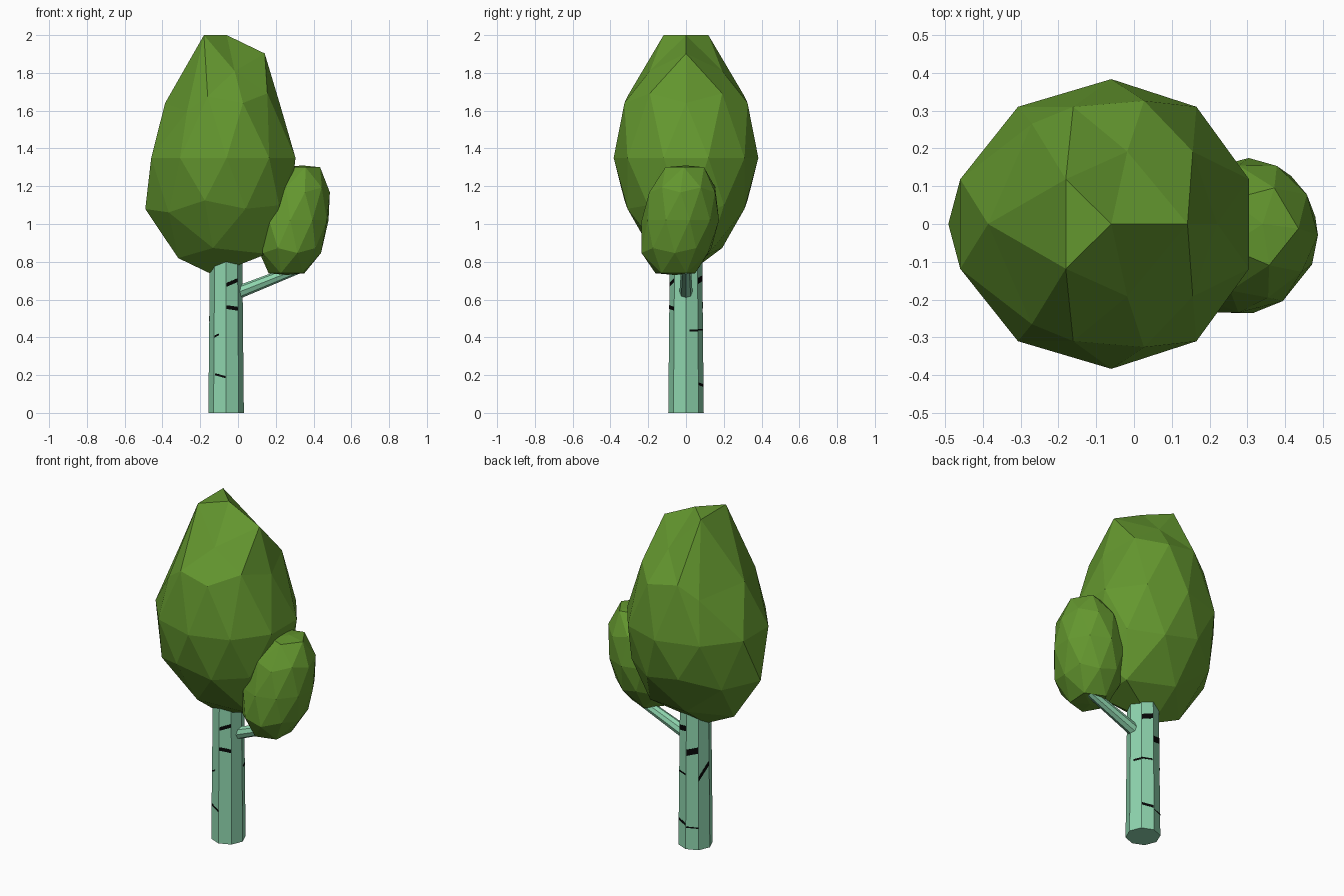
import bpy, bmesh, math
from mathutils import Vector, Matrix

if "Cube" in bpy.data.objects:
    bpy.data.objects.remove(bpy.data.objects["Cube"])


def material(name, rgb):
    m = bpy.data.materials.new(name)
    m.diffuse_color = (*rgb, 1)
    m.use_nodes = True
    m.node_tree.nodes["Principled BSDF"].inputs["Base Color"].default_value = m.diffuse_color
    return m


LEAF = material("leaf green", (0.127, 0.31, 0.028))
BARK = material("pale mint bark", (0.27, 0.66, 0.42))
BLACK = material("black bark marks", (0.002, 0.002, 0.002))


def finish(bm, name, mat):
    bmesh.ops.recalc_face_normals(bm, faces=bm.faces)
    me = bpy.data.meshes.new(name)
    bm.to_mesh(me)
    bm.free()
    me.materials.append(mat)
    ob = bpy.data.objects.new(name, me)
    bpy.context.collection.objects.link(ob)
    return ob


def crown(name, shape, turn=0):
    """Faceted ball whose unit-sphere points are reshaped by a rule."""
    bm = bmesh.new()
    bmesh.ops.create_icosphere(bm, subdivisions=2, radius=1,
                               matrix=Matrix.Rotation(turn, 4, 'Z'))
    for v in bm.verts:
        v.co = shape(*v.co)
    return finish(bm, name, LEAF)


def main_shape(x, y, z):
    px, py, pz = -0.06 + 0.383 * x, 0.383 * y, 1.35 + 0.65 * z
    left, side = max(0, -x), abs(y)
    if z < 0.1:                      # heavy belly on the lower left, lifted sides
        px -= left * (0.037 + 0.145 * max(0, -z) * (1.4 + z) * (1 - 1.2 * side))
        pz += max(0, -z) * (0.05 * left + 0.17 * side * (1 - 0.3 * left))
        if z < -0.95:
            px, pz = -0.13, 0.73
        elif z < -0.8 and x > 0.3:
            px += 0.05
    elif z > 0.8:                    # flat top tilted up to the left
        px += 0.1 * left
        pz += 0.23 * left
        if side > 0.45:
            px, pz = px - 0.02, 1.81
    else:                            # upper right side pulled in
        px -= 0.07 * max(0, x)
        pz -= 0.06 * left
        if x < -0.6 and side > 0.52 and z < 0.5:   # shoulder ridges at the left
            px, py = -0.27, math.copysign(0.265, y)
    return Vector((px, py, min(pz, 2.0)))


def small_shape(x, y, z):
    px = 0.29 + 0.195 * x + (0.05 * z if z > 0 else 0.03 * z)
    low = max(0, -z) * (1 + z)
    py = -0.03 + 0.205 * y + 0.03 * z - 0.1 * low * max(0, -y)
    return Vector((px, py, min(1.31, max(0.73, 1.02 + 0.33 * z))))


crown("main_crown", main_shape)
crown("side_crown", small_shape, math.radians(-4))


def limb(name, a, b, r1, r2, sides=8):
    a, b = Vector(a), Vector(b)
    d = b - a
    rot = d.to_track_quat('Z', 'Y').to_matrix().to_4x4()
    bm = bmesh.new()
    bmesh.ops.create_cone(bm, cap_ends=True, segments=sides, radius1=r1, radius2=r2,
                          depth=d.length, matrix=Matrix.Translation((a + b) / 2) @ rot)
    return finish(bm, name, BARK)


# Trunk: eight sides with a vertex along +x, slight taper
TX, R0, R1, TOP = -0.063, 0.094, 0.086, 0.80
bm = bmesh.new()
rings = []
for z, r in ((0, R0), (TOP, R1)):
    rings.append([bm.verts.new((TX + r * math.cos(k * math.pi / 4),
                                r * math.sin(k * math.pi / 4), z)) for k in range(8)])
for k in range(8):
    j = (k + 1) % 8
    bm.faces.new((rings[0][k], rings[0][j], rings[1][j], rings[1][k]))
bm.faces.new(rings[0])
bm.faces.new(rings[1])
finish(bm, "trunk", BARK)

limb("branch", (-0.02, 0, 0.63), (0.31, 0, 0.76), 0.035, 0.027)


# Bark marks: thin plates lying on trunk sides
def point(k, u, z, lift):
    r = R0 + (R1 - R0) * z / TOP + lift
    a, b = k * math.pi / 4, (k + 1) * math.pi / 4
    return Vector((TX + r * ((1 - u) * math.cos(a) + u * math.cos(b)),
                   r * ((1 - u) * math.sin(a) + u * math.sin(b)), z))


marks = [  # side, start, end, height, thickness, slope
    (6, 0.03, 0.97, 0.69, 0.020, 0.025), (6, 0.03, 0.97, 0.556, 0.020, -0.008),
    (5, 0.05, 0.4, 0.41, 0.010, 0.01), (5, 0.1, 0.95, 0.197, 0.011, -0.015),
    (0, 0.3, 1.0, 0.436, 0.011, 0), (1, 0.0, 0.9, 0.44, 0.009, 0),
    (1, 0.05, 0.95, 0.15, 0.014, -0.008), (1, 0.03, 0.97, 0.705, 0.030, 0.015),
    (2, 0.02, 0.98, 0.58, 0.036, 0.02), (2, 0.05, 1.0, 0.13, 0.007, 0),
    (3, 0.02, 0.98, 0.46, 0.026, 0.08),
]
bm = bmesh.new()
for k, u0, u1, z, t, slope in marks:
    c = [(u0, z - slope / 2 - t / 2), (u1, z + slope / 2 - t / 2),
         (u1, z + slope / 2 + t / 2), (u0, z - slope / 2 + t / 2)]
    inner = [bm.verts.new(point(k, u, h, -0.001)) for u, h in c]
    outer = [bm.verts.new(point(k, u, h, 0.0015)) for u, h in c]
    bm.faces.new(outer)
    bm.faces.new(inner[::-1])
    for i in range(4):
        j = (i + 1) % 4
        bm.faces.new((inner[i], inner[j], outer[j], outer[i]))
finish(bm, "bark_marks", BLACK)
